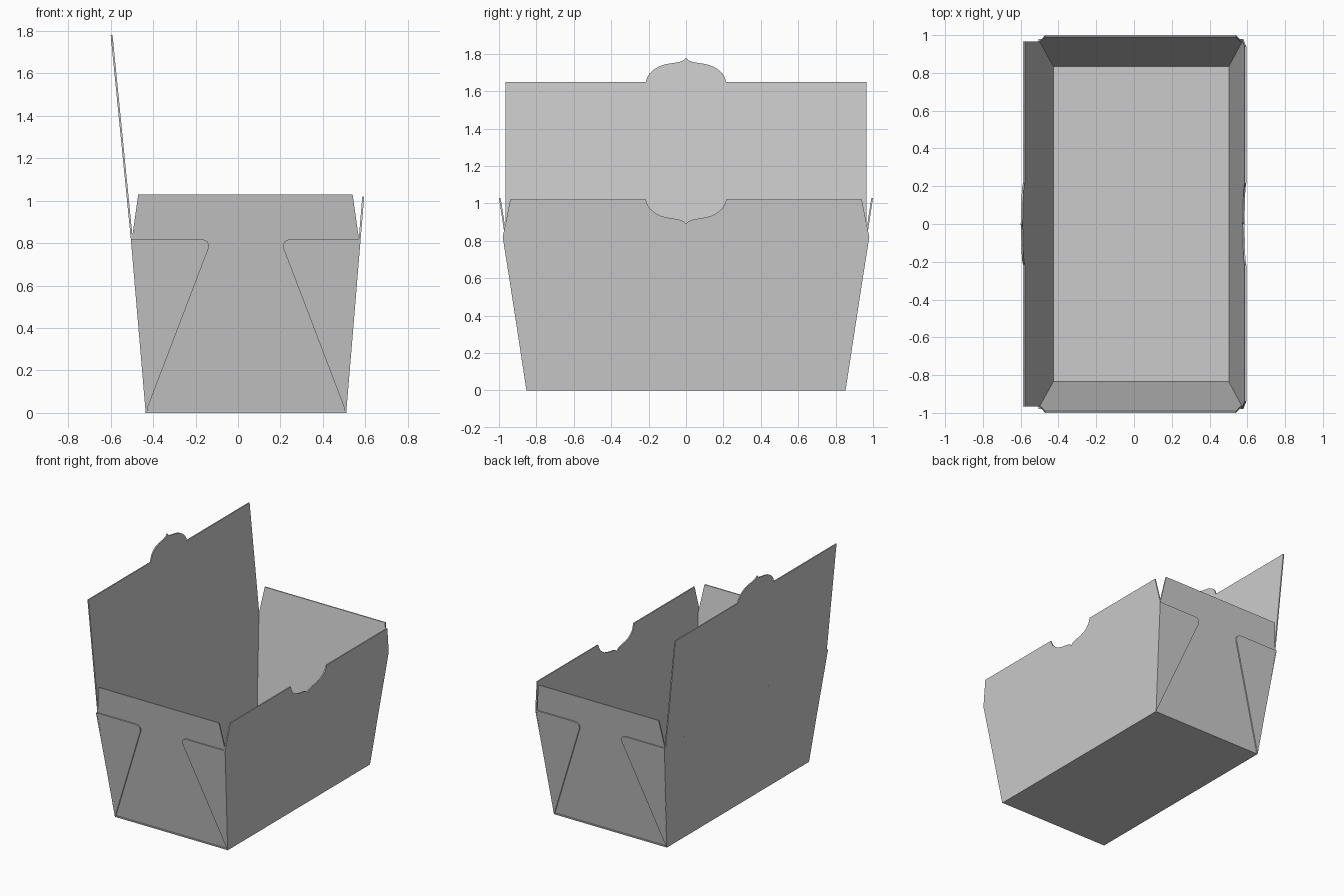
import bpy, bmesh, math
from mathutils import Vector

if "Cube" in bpy.data.objects:
    bpy.data.objects.remove(bpy.data.objects["Cube"])

T = 0.009          # card thickness
CX = 0.0375        # middle of the tray in x
FOLD = 0.82        # height of the fold line


def panel(name, outline, place, offset):
    """Flat card: map a 2D outline into space and extrude it by offset."""
    bm = bmesh.new()
    face = bm.faces.new([bm.verts.new(place(u, z)) for u, z in outline])
    ext = bmesh.ops.extrude_face_region(bm, geom=[face], use_keep_orig=True)
    moved = [g for g in ext["geom"] if isinstance(g, bmesh.types.BMVert)]
    bmesh.ops.translate(bm, verts=moved, vec=Vector(offset))
    bmesh.ops.recalc_face_normals(bm, faces=bm.faces)
    me = bpy.data.meshes.new(name)
    bm.to_mesh(me)
    bm.free()
    ob = bpy.data.objects.new(name, me)
    bpy.context.collection.objects.link(ob)
    return ob


def slanted_x(x0, z0, slope):
    return lambda u, z: (x0 + slope * (z - z0), u, z)


def slanted_y(y0, slope, side):
    return lambda u, z: (u, side * (y0 + slope * z), z)


def corner_arc(p0, c, p1, n=7):
    """Rounded corner as a quadratic curve."""
    p0, c, p1 = Vector(p0), Vector(c), Vector(p1)
    return [tuple(p0 * (1 - t) ** 2 + c * 2 * t * (1 - t) + p1 * t * t)
            for t in [i / n for i in range(n + 1)]]


# half profile shared by the lid tab and the matching notch
half = [(0.215, 0), (0.208, 0.022), (0.195, 0.045), (0.172, 0.066), (0.142, 0.084),
        (0.105, 0.095), (0.06, 0.102), (0.03, 0.108), (0.013, 0.116), (0, 0.13)]
tab = half + [(-y, h) for y, h in half[-2::-1]]

# floor
panel("floor", [(-0.435, -0.85), (0.51, -0.85), (0.51, 0.85), (-0.435, 0.85)],
      lambda x, y: (x, y, 0), (0, 0, T))

# right long wall with notch
wall = [(-0.85, 0), (0.85, 0), (0.98, FOLD), (0.94, 1.02)]
wall += [(y, 1.02 - h) for y, h in tab] + [(-0.94, 1.02), (-0.98, FOLD)]
panel("notched_wall", wall, slanted_x(0.51, 0, 0.083), (-T, 0, 0))

# left long wall and open lid with tab
panel("hinge_wall", [(-0.85, 0), (0.85, 0), (0.98, FOLD), (-0.98, FOLD)],
      slanted_x(-0.435, 0, -0.0854), (T, 0, 0))
lid = [(-0.965, FOLD), (0.965, FOLD), (0.965, 1.65)]
lid += [(y, 1.65 + h) for y, h in tab] + [(-0.965, 1.65)]
panel("lid", lid, slanted_x(-0.505, FOLD, -0.099), (T, 0, 0))

# end walls with upper flap, and the glued corner gussets outside them
for side, end in ((-1, "front"), (1, "back")):
    panel(end + "_wall",
          [(-0.43, 0), (0.505, 0), (0.57, FOLD), (0.54, 1.03), (-0.47, 1.03), (-0.50, FOLD)],
          slanted_y(0.842, 0.1534, side), (0, -side * T, 0))
    for s, hand in ((-1, "left"), (1, "right")):
        g = [(0.4725, 0), (0.54, FOLD)]
        g += corner_arc((0.225, FOLD), (0.15, FOLD), (0.188, 0.745))
        panel(f"{end}_gusset_{hand}", [(CX + s * u, z) for u, z in g],
              slanted_y(0.853, 0.1534, side), (0, -side * T, 0))
